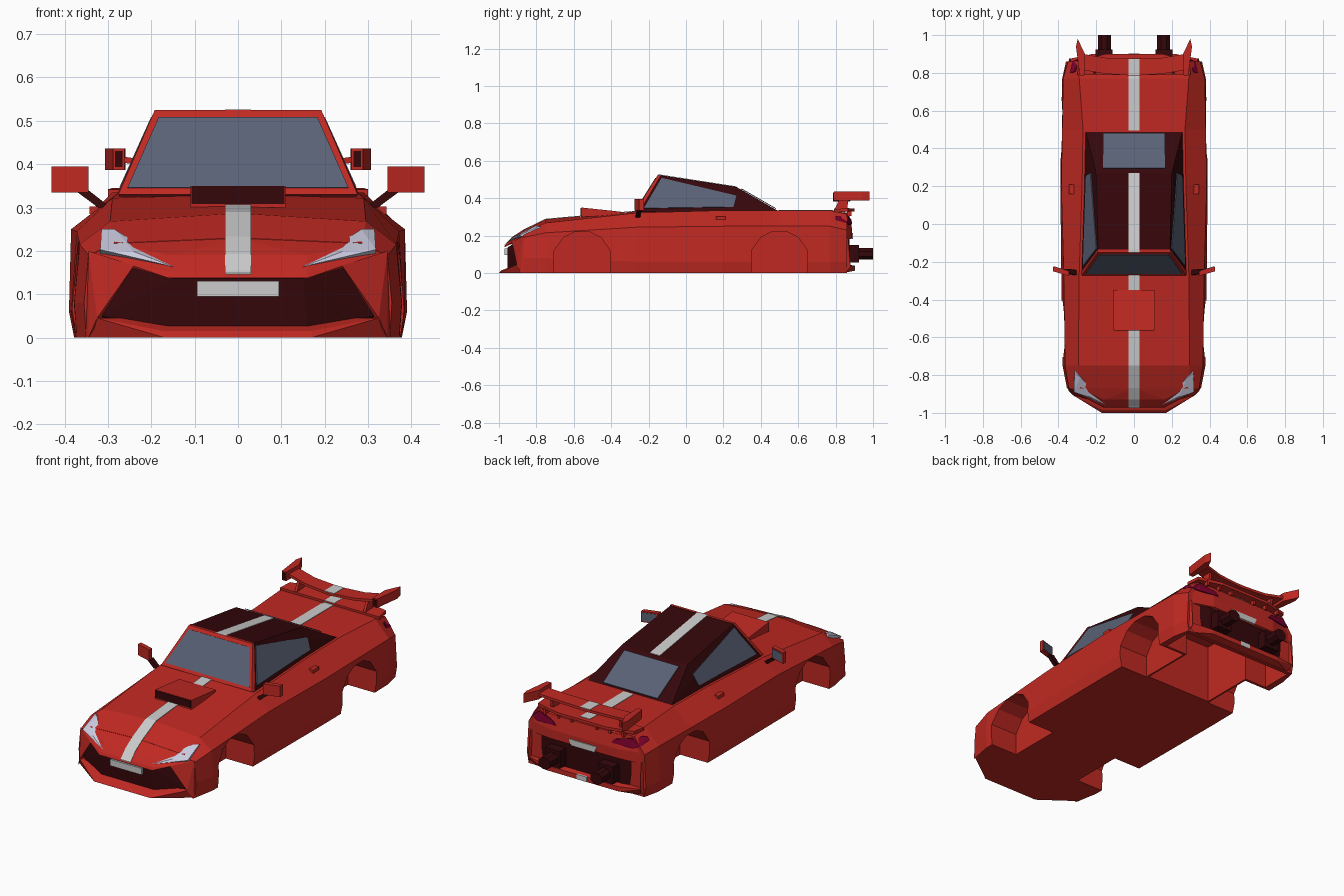
import bpy, bmesh
from mathutils import Vector


def material(name, rgb):
    m = bpy.data.materials.new(name)
    m.diffuse_color = (*rgb, 1)
    return m


RED = material("red_paint", (0.53, 0.022, 0.016))
DARK = material("dark_trim", (0.035, 0.002, 0.003))
GLASS = material("glass", (0.10, 0.12, 0.18))
WHITE = material("white", (1.0, 0.98, 1.0))
LAMP = material("lamp_lens", (0.6, 0.6, 0.75))
CRIMSON = material("tail_lens", (0.2, 0.0, 0.025))


def finish(name, bm, mat, mirror=False):
    bmesh.ops.recalc_face_normals(bm, faces=bm.faces)
    me = bpy.data.meshes.new(name)
    bm.to_mesh(me)
    bm.free()
    me.materials.append(mat)
    ob = bpy.data.objects.new(name, me)
    bpy.context.collection.objects.link(ob)
    if mirror:
        ob.modifiers.new("mirror", 'MIRROR')
    return ob


def hull(name, pts, mat, sym=False, mirror=False):
    """Convex solid around points; sym adds the -x points to the same solid."""
    bm = bmesh.new()
    pts = [tuple(p) for p in pts]
    if sym:
        pts += [(-x, y, z) for x, y, z in pts if x]
    vs = [bm.verts.new(p) for p in pts]
    res = bmesh.ops.convex_hull(bm, input=vs)
    junk = {v for v in res["geom_interior"] + res["geom_unused"] if isinstance(v, bmesh.types.BMVert)}
    bmesh.ops.delete(bm, geom=list(junk), context='VERTS')
    bmesh.ops.dissolve_limit(bm, angle_limit=0.02, verts=bm.verts, edges=bm.edges)
    return finish(name, bm, mat, mirror)


def panel(name, pts, off, mat, **kw):
    return hull(name, pts + [tuple(Vector(p) + Vector(off)) for p in pts], mat, **kw)


def box(name, x, y, z, mat, **kw):
    return hull(name, [(a, b, c) for a in x for b in y for c in z], mat, **kw)


def prism_x(name, prof, x0, x1, mat, **kw):
    return hull(name, [(x, y, z) for x in (x0, x1) for y, z in prof], mat, **kw)


def loft(name, rings, mat):
    bm = bmesh.new()
    rows = [[bm.verts.new(p) for p in r] for r in rings]
    n = len(rows[0])
    for a, b in zip(rows, rows[1:]):
        for i in range(n):
            j = (i + 1) % n
            bm.faces.new((a[i], a[j], b[j], b[i]))
    bm.faces.new(rows[0])
    bm.faces.new(rows[-1])
    return finish(name, bm, mat)


# Body shell: y, sill x, waist (x, z), shoulder (x, z), top edge (x, z), centre z
sections = [
    (-0.87, 0.350, 0.355, 0.08, 0.345, 0.190, 0.285, 0.218, 0.230),
    (-0.75, 0.372, 0.378, 0.08, 0.365, 0.215, 0.295, 0.268, 0.287),
    (-0.26, 0.375, 0.385, 0.06, 0.372, 0.245, 0.29, 0.322, 0.330),
    (0.20, 0.378, 0.390, 0.06, 0.385, 0.250, 0.275, 0.335, 0.335),
    (0.50, 0.375, 0.387, 0.06, 0.380, 0.250, 0.27, 0.335, 0.335),
    (0.77, 0.370, 0.380, 0.06, 0.375, 0.250, 0.29, 0.335, 0.335),
    (0.86, 0.350, 0.360, 0.06, 0.350, 0.230, 0.29, 0.315, 0.320),
]
rings = []
for y, bx, wx, wz, sx, sz, tx, tz, cz in sections:
    half = [(bx, y, 0), (wx, y, wz), (sx, y, sz), (tx, y, tz)]
    rings.append(half + [(0, y, cz)] + [(-a, b, c) for a, b, c in reversed(half)])
body = loft("body", rings, RED)

# Wheel arches and open underside at the rear
cutters = []
for cy in (-0.555, 0.50):
    arch = [(cy + d, z) for d, z in ((-0.15, -0.1), (-0.15, 0.12), (-0.10, 0.19), (-0.04, 0.22),
                                     (0.04, 0.22), (0.10, 0.19), (0.15, 0.12), (0.15, -0.1))]
    for s in (-1, 1):
        cutters.append(prism_x("arch_cutter", arch, s * 0.21, s * 0.5, RED))
cutters.append(box("underside_cutter", (-0.2, 0.2), (0.36, 0.70), (-0.1, 0.325), RED))
cutters.append(box("tail_cutter", (-0.335, 0.335), (0.665, 0.845), (-0.1, 0.22), RED))
bpy.context.view_layer.objects.active = body
for c in cutters:
    c.hide_render = True
    m = body.modifiers.new("cut", 'BOOLEAN')
    m.operation, m.object, m.solver = 'DIFFERENCE', c, 'EXACT'
    bpy.ops.object.modifier_apply(modifier=m.name)
for c in cutters:
    bpy.data.objects.remove(c)

# Nose, grille and front bumper
hull("nose", [(0.16, -0.972, 0.137), (0.24, -0.93, 0.165), (0.345, -0.868, 0.19), (0.16, -0.93, 0.19),
              (0.285, -0.868, 0.218), (0, -0.868, 0.230), (0.16, -0.965, 0.152)], RED, sym=True)
hull("grille", [(0.15, -0.955, 0.136), (0.16, -0.955, 0.015), (0.315, -0.885, 0.05), (0.235, -0.912, 0.163),
                (0.30, -0.868, 0.02), (0.30, -0.868, 0.165)], DARK, sym=True)
hull("front_lip", [(0.17, -1.0, 0), (0.17, -0.985, 0.015), (0.325, -0.905, 0.045), (0.35, -0.868, 0),
                   (0.33, -0.868, 0.04)], RED, sym=True)
hull("bumper_corner", [(0.24, -0.93, 0.166), (0.345, -0.868, 0.2), (0.352, -0.868, 0), (0.325, -0.905, 0.045),
                       (0.345, -0.885, 0.0), (0.33, -0.868, 0.1)], RED, mirror=True)
box("front_plate", (-0.095, 0.095), (-0.97, -0.945), (0.095, 0.13), WHITE)
panel("headlight", [(0.15, -0.957, 0.164), (0.24, -0.912, 0.198), (0.285, -0.81, 0.250), (0.315, -0.785, 0.250),
                    (0.318, -0.89, 0.203)], (0, 0.02, -0.012), LAMP, mirror=True)

# Hood scoop
prism_x("hood_scoop", [(-0.56, 0.30), (-0.56, 0.35), (-0.35, 0.328), (-0.35, 0.31)], -0.11, 0.11, RED)
box("scoop_opening", (-0.107, 0.107), (-0.563, -0.55), (0.308, 0.348), DARK)

# Cabin, windscreen frame and windows
hull("cabin", [(0.276, -0.26, 0.325), (0.258, 0.495, 0.33), (0.19, -0.14, 0.523), (0.20, 0.27, 0.46)],
     DARK, sym=True)
hull("windscreen_frame", [(0.276, -0.272, 0.33), (0.192, -0.15, 0.525), (0.192, -0.135, 0.525),
                          (0.279, -0.25, 0.33)], RED, sym=True)


def screen_y(z):
    return -0.272 + (z - 0.33) * 0.626


panel("windscreen", [(0.255, screen_y(0.345), 0.345), (0.183, screen_y(0.508), 0.508)],
      (0, -0.003, 0.001), GLASS, sym=True)


def side_x(y, z):
    return 0.276 - 0.02 * (y + 0.26) / 0.75 - (z - 0.33) * 0.435


panel("side_window", [(side_x(y, z), y, z) for y, z in ((-0.225, 0.345), (-0.13, 0.507), (0.27, 0.412),
                                                        (0.255, 0.352))], (0.005, 0, 0.002), GLASS, mirror=True)
panel("rear_window", [(0.165, 0.295, 0.448), (0.165, 0.48, 0.342)], (0, 0.002, 0.004), GLASS, sym=True)


# Centre stripe
def stripe(name, path):
    for (y0, z0), (y1, z1) in zip(path, path[1:]):
        panel(name, [(0.03, y0, z0), (0.03, y1, z1)], (0, 0, 0.003), WHITE, sym=True)


stripe("hood_stripe", [(-0.974, 0.146), (-0.966, 0.152), (-0.93, 0.190), (-0.868, 0.230), (-0.75, 0.287),
                       (-0.27, 0.33)])
stripe("roof_stripe", [(-0.15, 0.523), (-0.135, 0.523), (0.27, 0.46)])
stripe("deck_stripe", [(0.495, 0.335), (0.77, 0.335), (0.86, 0.32)])

# Door handles and mirrors
box("door_handle", (0.315, 0.343), (0.16, 0.21), (0.285, 0.302), RED, mirror=True)
mirror_pts = [(0.345, -0.275), (0.345, -0.25), (0.43, -0.25), (0.43, -0.225)]
hull("mirror_housing", [(x, y, z) for x, y in mirror_pts for z in (0.335, 0.395)], RED, mirror=True)
panel("mirror_glass", [(0.352, -0.25, 0.342), (0.352, -0.25, 0.388), (0.423, -0.228, 0.388),
                       (0.423, -0.228, 0.342)], (0, 0.004, 0), GLASS, mirror=True)
panel("mirror_stalk", [(0.30, -0.27, 0.305), (0.32, -0.27, 0.298), (0.37, -0.262, 0.335), (0.345, -0.262, 0.34)],
      (0, 0.025, 0), DARK, mirror=True)

# Rear bumper, diffuser, lights and plate
hull("rear_fascia", [(0.35, 0.855, 0.175), (0.345, 0.855, 0.235), (0.2, 0.888, 0.185), (0.2, 0.888, 0.235),
                     (0.28, 0.855, 0.315), (0.2, 0.872, 0.31)], RED, sym=True)
hull("diffuser", [(0.325, 0.845, 0.03), (0.325, 0.845, 0.185), (0.22, 0.87, 0.03), (0.22, 0.875, 0.185)],
     DARK, sym=True)
hull("rear_lip", [(0.355, 0.84, 0), (0.36, 0.84, 0.045), (0.22, 0.9, 0.012), (0.22, 0.9, 0.038),
                  (0.34, 0.875, 0.045), (0.3, 0.84, 0.01)], RED, sym=True)
hull("bumper_side", [(0.352, 0.85, 0.0), (0.345, 0.85, 0.2), (0.34, 0.88, 0.03), (0.335, 0.868, 0.18),
                     (0.325, 0.85, 0.19), (0.33, 0.85, 0.02)], RED, mirror=True)
panel("rear_plate", [(0.07, 0.885, 0.182), (0.085, 0.885, 0.215)], (0, 0.008, 0), WHITE, sym=True)
box("lip_stripe", (-0.03, 0.03), (0.89, 0.903), (0.013, 0.04), WHITE)
hull("tail_light", [(0.17, 0.87, 0.262), (0.17, 0.889, 0.262), (0.19, 0.884, 0.285), (0.28, 0.87, 0.305),
                    (0.325, 0.862, 0.268), (0.34, 0.80, 0.286), (0.325, 0.80, 0.306), (0.29, 0.877, 0.255)],
     CRIMSON, mirror=True)

# Twin exhausts
box("exhaust_block", (0.115, 0.205), (0.86, 0.925), (0.055, 0.15), DARK, mirror=True)
hull("exhaust_pipe", [(0.157 + dx, y, 0.102 + dz) for y in (0.92, 1.0) for dx, dz in
                      ((0.034, 0.014), (0.034, -0.014), (0.014, 0.031), (0.014, -0.031), (-0.034, 0.014),
                       (-0.034, -0.014), (-0.014, 0.031), (-0.014, -0.031))], DARK, mirror=True)

# Duck tail with fins
hull("duck_tail", [(0.30, 0.79, 0.325), (0.30, 0.79, 0.342), (0.29, 0.865, 0.345), (0.29, 0.865, 0.328),
                   (0.15, 0.9, 0.345), (0.15, 0.9, 0.33), (0.15, 0.79, 0.34)], RED, sym=True)
stripe("tail_stripe", [(0.79, 0.341), (0.875, 0.344)])
for i, x in enumerate((0.07, 0.15, 0.23)):
    box(f"tail_fin_{i}", (x, x + 0.012), (0.86, 0.885), (0.305, 0.335), RED, mirror=True)

# Rear wing
loft("wing", [[(x, y0, z), (x, y1, z), (x, y1, z - 0.014), (x, y0, z - 0.014)] for x, y0, y1, z in
              ((-0.27, 0.815, 0.90, 0.418), (-0.15, 0.795, 0.88, 0.402), (0, 0.785, 0.875, 0.395),
               (0.15, 0.795, 0.88, 0.402), (0.27, 0.815, 0.90, 0.418))], RED)
stripe("wing_stripe", [(0.788, 0.395), (0.874, 0.395)])
hull("wing_end", [(x, y, z) for x, y in ((0.262, 0.79), (0.288, 0.79), (0.26, 0.9), (0.298, 0.98), (0.307, 0.94))
                  for z in (0.387, 0.436)], RED, mirror=True)
box("wing_end_intake", (0.266, 0.284), (0.787, 0.80), (0.393, 0.43), DARK, mirror=True)
hull("wing_support", [(x, y, z) for x in (0.20, 0.215) for y, z in ((0.79, 0.33), (0.86, 0.33), (0.825, 0.405),
                                                                   (0.87, 0.405))], RED, mirror=True)
